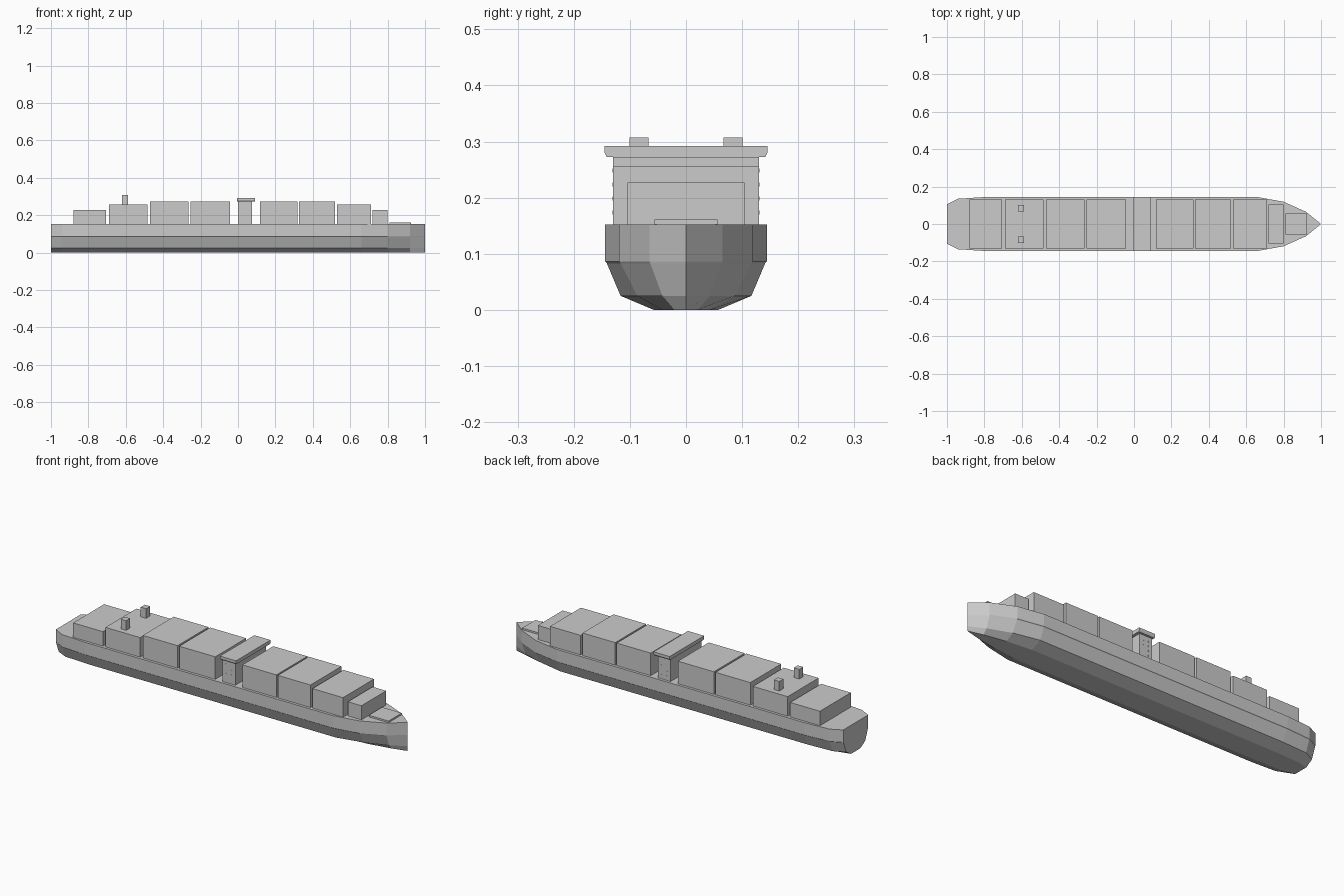
import bpy
import bmesh

cube = bpy.data.objects.get("Cube")
if cube:
    bpy.data.objects.remove(cube, do_unlink=True)

grey = bpy.data.materials.new("light grey")
grey.use_nodes = True
grey.diffuse_color = (0.6, 0.6, 0.6, 1)
grey.node_tree.nodes["Principled BSDF"].inputs["Base Color"].default_value = (0.6, 0.6, 0.6, 1)


def finish(name, bm):
    bmesh.ops.recalc_face_normals(bm, faces=bm.faces)
    mesh = bpy.data.meshes.new(name)
    bm.to_mesh(mesh)
    bm.free()
    mesh.materials.append(grey)
    obj = bpy.data.objects.new(name, mesh)
    bpy.context.collection.objects.link(obj)
    return obj


def box(name, x0, x1, y0, y1, z0, z1):
    bm = bmesh.new()
    bmesh.ops.create_cube(bm, size=1)
    for v in bm.verts:
        v.co.x = x1 if v.co.x > 0 else x0
        v.co.y = y1 if v.co.y > 0 else y0
        v.co.z = z1 if v.co.z > 0 else z0
    return finish(name, bm)


# Hull: lofted cross-sections with a small lip at the waterline
DECK = 0.152
levels = [(DECK, 1.0), (0.086, 1.0), (0.083, 0.98), (0.025, 0.81), (0.0, 0.4)]
# position, half width at deck, narrowing of the underbody
stations = [(-1, 0.105, 0.95), (-0.94, 0.135, 1), (-0.8, 0.144, 1), (0.66, 0.144, 1),
            (0.8, 0.119, 0.9), (0.92, 0.065, 0.8), (1, 0, 1)]
bm = bmesh.new()
rings = []
for x, half, fine in stations:
    side = [(half * w * (fine if z < 0.05 else 1), z) for z, w in levels]
    outline = side + [(-y, z) for y, z in reversed(side)]
    rings.append([bm.verts.new((x, y, z)) for y, z in outline])
for a, b in zip(rings, rings[1:]):
    for i in range(len(a)):
        j = (i + 1) % len(a)
        bm.faces.new((a[i], a[j], b[j], b[i]))
bm.faces.new(rings[0])
bmesh.ops.remove_doubles(bm, verts=bm.verts, dist=0.0005)
finish("hull", bm)

# Cargo stacks along the deck
stacks = [(-0.88, -0.705, 0.229), (-0.69, -0.485, 0.256), (-0.47, -0.265, 0.272),
          (-0.255, -0.043, 0.272), (0.117, 0.317, 0.272), (0.326, 0.518, 0.272),
          (0.53, 0.71, 0.256)]
for n, (x0, x1, top) in enumerate(stacks):
    box(f"cargo_stack_{n + 1}", x0, x1, -0.13, 0.13, DECK, top)
box("forward_cargo_stack", 0.72, 0.8, -0.104, 0.104, DECK, 0.227)
box("bow_hatch", 0.81, 0.926, -0.056, 0.056, DECK, 0.161)

# Bridge tower with wide wings chamfered underneath
box("bridge_tower", 0.0, 0.075, -0.13, 0.13, DECK, 0.273)
bm = bmesh.new()
profile = [(-0.141, 0.272), (-0.145, 0.28), (-0.145, 0.292),
           (0.145, 0.292), (0.145, 0.28), (0.141, 0.272)]
face = bm.faces.new([bm.verts.new((-0.005, y, z)) for y, z in profile])
ext = bmesh.ops.extrude_face_region(bm, geom=[face])
for v in ext["geom"]:
    if isinstance(v, bmesh.types.BMVert):
        v.co.x = 0.09
finish("bridge_wings", bm)

# Small window plates on the tower sides, and twin funnels
for name, s in (("left", 1), ("right", -1)):
    for row in range(4):
        for col in range(2):
            x, z = 0.018 + 0.032 * col, 0.17 + 0.025 * row
            box(f"{name}_window_{row}_{col}", x, x + 0.006,
                *sorted((s * 0.129, s * 0.131)), z, z + 0.007)
    box(f"{name}_funnel", -0.62, -0.588, *sorted((s * 0.067, s * 0.101)), 0.255, 0.307)
